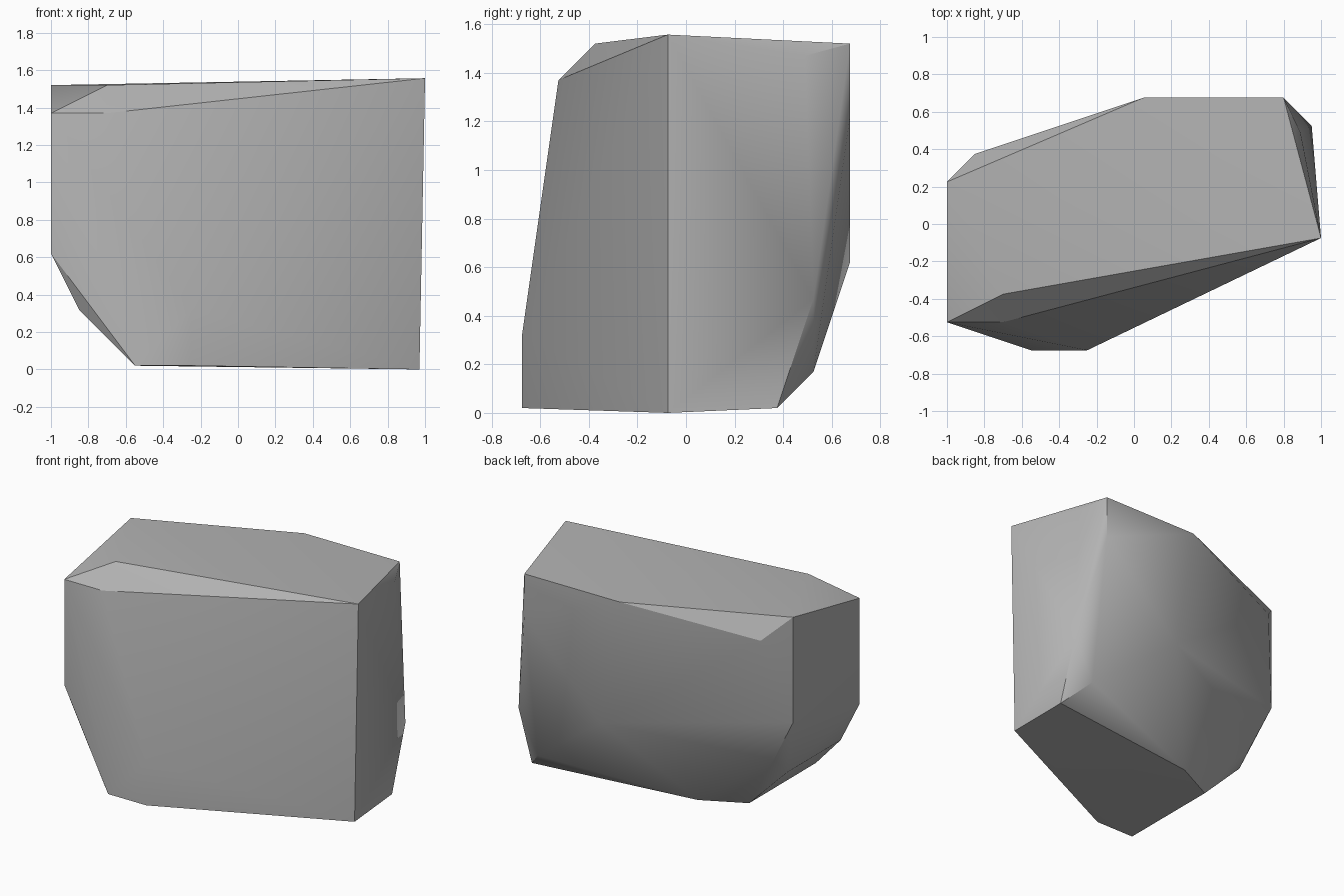
import bpy
import bmesh
import math
from mathutils import Vector

# Remove the default cube only
default_cube = bpy.data.objects.get("Cube")
if default_cube:
    bpy.data.objects.remove(default_cube, do_unlink=True)


def make_material(name, value):
    """One flat grey for both viewport and render."""
    material = bpy.data.materials.new(name)
    material.use_nodes = True
    colour = (value, value, value, 1)
    material.diffuse_color = colour
    material.node_tree.nodes["Principled BSDF"].inputs["Base Color"].default_value = colour
    return material


# Corners of the chipped stone, level by level, counted in chisel steps
STEP = 0.15
ORIGIN = Vector((-1, -0.675, 0.02))
levels = {
    0: [(3, 0), (5, 0), (13, 7), (5, 6), (3, 5)],      # flat underside
    1: [(12, 8)],
    2: [(5, 0), (1, 1), (1, 5)],                       # lower chamfers
    3: [(13, 8), (1, 6)],
    4: [(0, 1), (8, 9)],
    5: [(0, 6)],
    8: [(12, 9)],                                      # upper back corner
    9: [(0, 1), (2, 1), (1, 7)],                       # bevel under the top
    10: [(2, 2), (0, 6), (7, 9), (12, 9)],             # flat top
}
corners = [
    ORIGIN + STEP * Vector((across, deep, level))
    for level, ring in levels.items()
    for across, deep in ring
]

# Sharp upright ridge on one side and the small chip behind its tip
ridge_bottom = Vector((0.97, -0.075, 0))
ridge_top = Vector((1, -0.075, 1.557))
chip = Vector((0.89, 0.49, 1.47))
corners += [ridge_bottom, ridge_top, chip]


def build_stone(name, points, material):
    """Wrap the corners in a closed convex shell of broad facets."""
    bm = bmesh.new()
    for point in points:
        bm.verts.new(point)
    hull = bmesh.ops.convex_hull(bm, input=bm.verts[:])
    loose = {g for g in hull["geom_interior"] + hull["geom_unused"]
             if isinstance(g, bmesh.types.BMVert)}
    bmesh.ops.delete(bm, geom=list(loose), context="VERTS")
    # Merge the triangles that lie in one plane
    bmesh.ops.dissolve_limit(bm, angle_limit=math.radians(1),
                             verts=bm.verts[:], edges=bm.edges[:])
    bmesh.ops.recalc_face_normals(bm, faces=bm.faces[:])

    mesh = bpy.data.meshes.new(name)
    bm.to_mesh(mesh)
    bm.free()
    mesh.materials.append(material)
    stone = bpy.data.objects.new(name, mesh)
    bpy.context.collection.objects.link(stone)
    return stone


boulder = build_stone("boulder", corners, make_material("stone grey", 0.45))

# Soft shading across shallow facets, crisp along strong edges
bpy.ops.object.select_all(action="DESELECT")
boulder.select_set(True)
bpy.context.view_layer.objects.active = boulder
bpy.ops.object.shade_smooth_by_angle(angle=math.radians(30))
